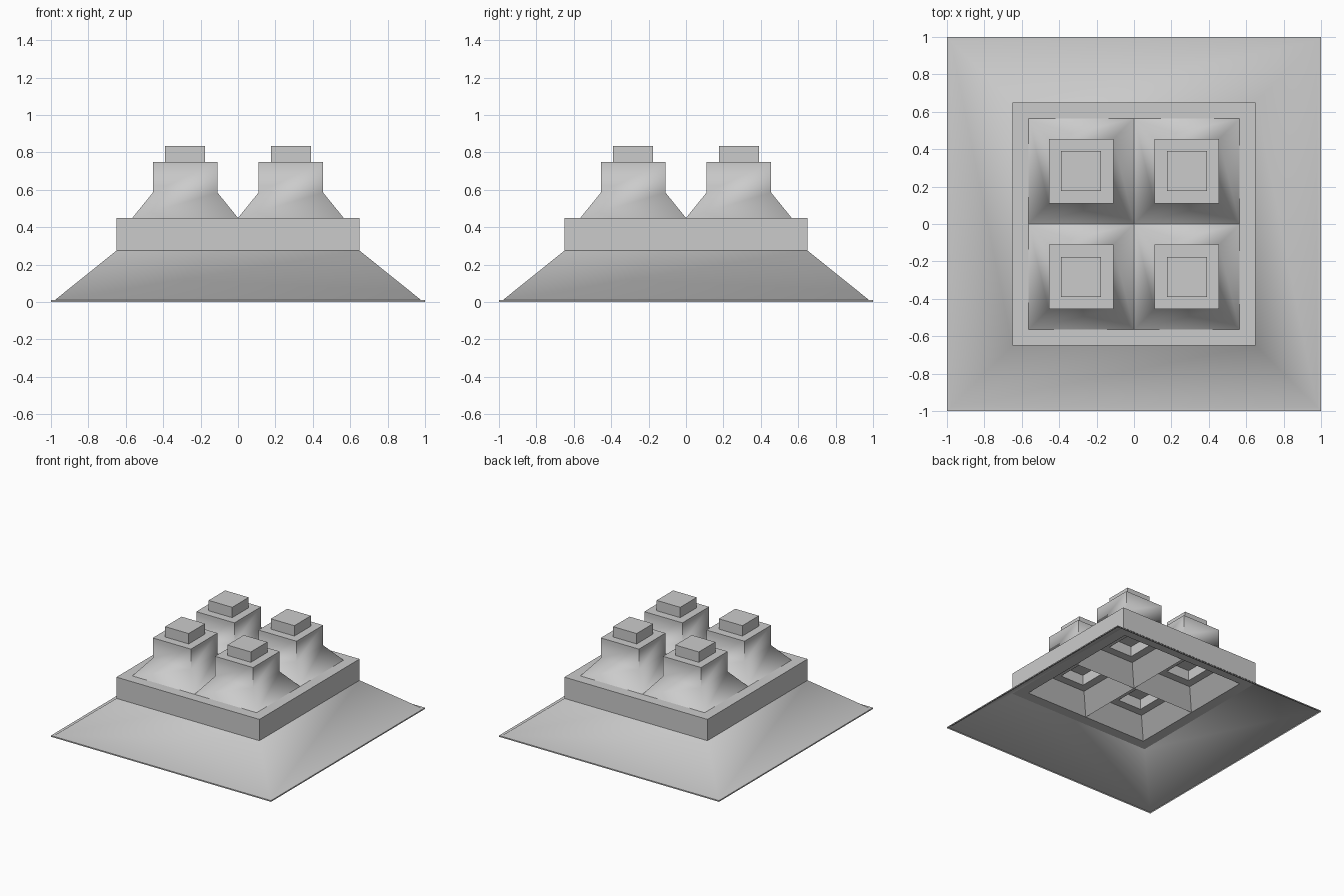
import bpy, bmesh, math

if "Cube" in bpy.data.objects:
    bpy.data.objects.remove(bpy.data.objects["Cube"])


def tiered_shell(name, rings, cx=0, cy=0, cap=False, inward=False):
    """Stack square rings (half width, z) into a sheet, optionally capped at the end."""
    bm = bmesh.new()
    loops = []
    for h, z in rings:
        loops.append([bm.verts.new((cx + sx * h, cy + sy * h, z))
                      for sx, sy in ((-1, -1), (1, -1), (1, 1), (-1, 1))])
    for a, b in zip(loops, loops[1:]):
        for i in range(4):
            j = (i + 1) % 4
            quad = [a[i], a[j], b[j], b[i]]
            bm.faces.new(quad[::-1] if inward else quad)
    if cap:
        bm.faces.new(loops[-1][::-1] if inward else loops[-1])
    mesh = bpy.data.meshes.new(name)
    bm.to_mesh(mesh)
    bm.free()
    ob = bpy.data.objects.new(name, mesh)
    bpy.context.collection.objects.link(ob)
    return ob


def soften(ob, degrees):
    """Smooth the sloped corners, keep the step edges sharp."""
    bpy.ops.object.select_all(action='DESELECT')
    ob.select_set(True)
    bpy.context.view_layer.objects.active = ob
    bpy.ops.object.shade_smooth_by_angle(angle=math.radians(degrees))


# Flared skirt with a thin lip, open underneath
skirt = tiered_shell("flared_skirt", [(1.0, 0), (1.0, 0.01), (0.98, 0.01), (0.65, 0.275)])
soften(skirt, 60)

# Square platform: underside ledge, outer wall, rim around the four towers
tiered_shell("platform", [(0.565, 0.275), (0.65, 0.275), (0.65, 0.45), (0.565, 0.45)])

# Four stepped towers, each with its hollow seen from below
C = 0.2825
OUTER = [(C, 0.45), (0.173, 0.585), (0.173, 0.75), (0.107, 0.75), (0.107, 0.835)]
INNER = [(C, 0.275), (0.173, 0.41), (0.107, 0.41), (0.107, 0.495)]
for sx in (-1, 1):
    for sy in (-1, 1):
        tag = ("left" if sx < 0 else "right") + ("_front" if sy < 0 else "_back")
        tower = tiered_shell("tower_" + tag, OUTER, sx * C, sy * C, cap=True)
        soften(tower, 70)
        # the upper blocks stay flat, only the flared foot is smooth
        tiered_shell("tower_hollow_" + tag, INNER, sx * C, sy * C, cap=True, inward=True)
